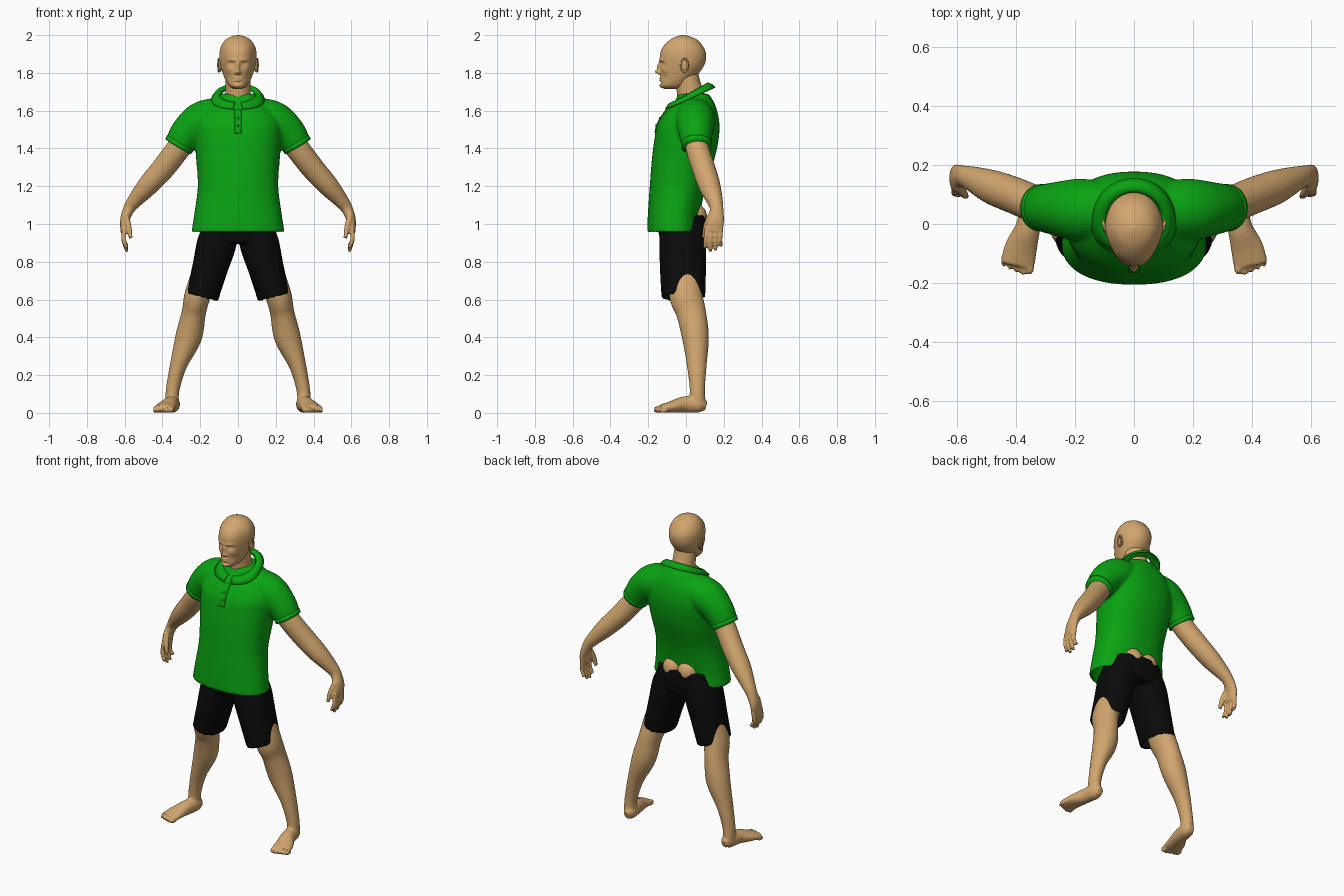
import bpy, bmesh, math
from mathutils import Vector, Matrix

X, Y, Z = Vector((1, 0, 0)), Vector((0, 1, 0)), Vector((0, 0, 1))
if "Cube" in bpy.data.objects:
    bpy.data.objects.remove(bpy.data.objects["Cube"])


def material(name, color):
    m = bpy.data.materials.new(name)
    m.use_nodes = True
    m.diffuse_color = (*color, 1)
    m.node_tree.nodes["Principled BSDF"].inputs["Base Color"].default_value = (*color, 1)
    return m


skin = material("skin tan", (0.64, 0.38, 0.155))
green = material("shirt green", (0.003, 0.37, 0.006))
black = material("shorts black", (0.003, 0.003, 0.003))


def spline(pts, step):
    """Smoothly interpolate a list of tuples."""
    p = [Vector(q) for q in pts]
    p = [2 * p[0] - p[1]] + p + [2 * p[-1] - p[-2]]
    out = []
    for a, b, c, d in zip(p, p[1:], p[2:], p[3:]):
        for i in range(step):
            t = i / step
            out.append(0.5 * (2 * b + (c - a) * t + (2 * a - 5 * b + 4 * c - d) * t * t
                              + (3 * b - a - 3 * c + d) * t ** 3))
    return out + [p[-2]]


def loft(bm, stations, ref=Y, axis=None, seg=32, step=6, power=1.0, sides=(1,)):
    """Closed tube through stations of (x, y, z, side radius, ref radius)."""
    st = spline(stations, step)
    for s in sides:
        rings = []
        for i, q in enumerate(st):
            centre = Vector(q[:3])
            t = axis or (Vector(st[min(i + 1, len(st) - 1)][:3]) - Vector(st[max(i - 1, 0)][:3])).normalized()
            v = (ref - t * ref.dot(t)).normalized()
            u = t.cross(v)
            ring = []
            for k in range(seg):
                a = math.tau * k / seg
                c, d = (math.copysign(abs(f) ** power, f) for f in (math.cos(a), math.sin(a)))
                p = centre + u * (c * q[3]) + v * (d * q[4])
                ring.append(bm.verts.new((p.x * s, p.y, p.z)))
            rings.append(ring)
        for a, b in zip(rings, rings[1:]):
            for k in range(seg):
                n = (k + 1) % seg
                bm.faces.new((a[k], a[n], b[n], b[k]))
        bm.faces.new(rings[0])
        bm.faces.new(rings[-1])


def ball(bm, centre, radii, sides=(1, -1)):
    for s in sides:
        m = Matrix.Translation((centre[0] * s, *centre[1:])) @ Matrix.Diagonal((*radii, 1))
        bmesh.ops.create_uvsphere(bm, u_segments=20, v_segments=14, radius=1, matrix=m)


def finish(name, bm, mat, voxel=0, smooth=4, open_below=None, thick=0):
    """Turn a bmesh into an object; optionally fuse its parts and open its hems."""
    bmesh.ops.recalc_face_normals(bm, faces=bm.faces)
    mesh = bpy.data.meshes.new(name)
    bm.to_mesh(mesh)
    bm.free()
    ob = bpy.data.objects.new(name, mesh)
    bpy.context.collection.objects.link(ob)
    if voxel:
        r = ob.modifiers.new("fuse", 'REMESH')
        r.mode, r.voxel_size = 'VOXEL', voxel
        s = ob.modifiers.new("soften", 'SMOOTH')
        s.factor, s.iterations = 0.5, smooth
    if open_below:
        baked = bpy.data.meshes.new_from_object(ob.evaluated_get(bpy.context.evaluated_depsgraph_get()))
        ob.modifiers.clear()
        b = bmesh.new()
        b.from_mesh(baked)
        b.normal_update()
        cap = [f for f in b.faces if f.normal.z < -0.8 and f.calc_center_median().z < open_below]
        bmesh.ops.delete(b, geom=cap, context='FACES')
        b.to_mesh(baked)
        b.free()
        ob.data = baked
    if thick:
        t = ob.modifiers.new("cloth", 'SOLIDIFY')
        t.thickness, t.offset = thick, -1
    ob.data.materials.clear()
    ob.data.materials.append(mat)
    for p in ob.data.polygons:
        p.use_smooth = True
    return ob


def slices(rows):
    """Rows of (height, front, back, half width) to stations."""
    return [(0, (f + b) / 2, z, w, (b - f) / 2) for z, f, b, w in rows]


BOTH = (1, -1)

# Head: skull loft, face pushed out and in with soft bumps
bm = bmesh.new()
loft(bm, slices([
    (1.716, -.115, -.03, .025), (1.73, -.135, 0, .05), (1.76, -.135, .03, .068),
    (1.80, -.135, .07, .082), (1.85, -.138, .10, .095), (1.90, -.137, .106, .098),
    (1.94, -.12, .09, .09), (1.975, -.085, .06, .066), (1.993, -.05, .02, .035),
    (2.0, -.022, -.008, .008)]), axis=Z, seg=128, step=9, power=0.95)
bumps = [  # x, z, spread x, spread z, push
    (0, 1.805, .013, .012, .026), (0, 1.832, .009, .022, .016), (.014, 1.80, .007, .007, .010),
    (.035, 1.868, .028, .008, .007), (.037, 1.848, .017, .011, -.014), (.037, 1.846, .012, .005, .007),
    (0, 1.773, .022, .004, .008), (0, 1.760, .019, .005, .008), (0, 1.748, .02, .005, -.005),
    (0, 1.729, .02, .011, .006), (.056, 1.815, .018, .014, .005), (.05, 1.775, .018, .018, -.005)]
for v in bm.verts:
    front = min(1, max(0, (-v.co.y - .02) / .06))
    x, z = v.co.x, v.co.z
    for bx, bz, sx, sz, push in bumps:
        v.co.y -= front * push * math.exp(-((abs(x) - bx) / sx) ** 2 - ((z - bz) / sz) ** 2)
    v.co.x *= 1 - 0.1 * front
finish("head", bm, skin)

# Ears: thin disc with a raised rim
bm = bmesh.new()
ball(bm, (.094, -.008, 1.838), (.010, .018, .032))
for s in BOTH:
    rim = []
    for k in range(25):
        a = math.tau * k / 24
        rim.append((.101 + .004 * math.sin(a), -.008 + .018 * math.sin(a), 1.84 + .034 * math.cos(a), .005, .005))
    loft(bm, rim, ref=X, seg=8, step=1, sides=(s,))
finish("ears", bm, skin)

# Neck
bm = bmesh.new()
loft(bm, [(0, .035, 1.58, .085, .07), (0, .025, 1.68, .068, .072),
          (0, .01, 1.76, .066, .064), (0, 0, 1.82, .06, .06)], axis=Z)
finish("neck", bm, skin)

# Arms with hands
bm = bmesh.new()
loft(bm, [(.25, .05, 1.49, .062, .065), (.315, .06, 1.40, .064, .062), (.40, .095, 1.29, .062, .062),
          (.48, .125, 1.20, .055, .058), (.545, .152, 1.125, .040, .043), (.577, .162, 1.08, .031, .036),
          (.600, .157, 1.02, .024, .045), (.604, .147, .96, .018, .047)], sides=BOTH)
for i, tip in enumerate((.872, .852, .858, .882)):
    y = .111 + .025 * i
    loft(bm, [(.603, y, .98, .013, .013), (.606, y - .006, .92, .0125, .0125),
              (.588, y - .012 + .004 * i, tip, .010, .010)], seg=12, sides=BOTH)
loft(bm, [(.595, .13, 1.04, .018, .02), (.578, .105, .985, .015, .015),
          (.568, .094, .925, .011, .011)], seg=12, sides=BOTH)
finish("arms", bm, skin, voxel=.0062)

# Legs with feet and toes
bm = bmesh.new()
loft(bm, [(.175, -.005, .74, .07, .085), (.215, 0, .62, .069, .088), (.234, .027, .53, .064, .079),
          (.262, .05, .40, .070, .071), (.316, .057, .25, .045, .052), (.346, .06, .12, .036, .040),
          (.348, .06, .04, .036, .045)], sides=BOTH)
loft(bm, [(.343, .106, .034, .02, .024), (.345, .07, .044, .038, .043), (.358, -.01, .044, .042, .043),
          (.382, -.08, .031, .055, .030), (.395, -.14, .021, .058, .020)], ref=Z, sides=BOTH)
for i in range(5):
    r = .018 - .002 * i
    ball(bm, (.353 + .022 * i, -.152 + .009 * abs(i - .6), r), (r * .85, .026, r))
finish("legs", bm, skin, voxel=.0062)

# Lower back showing above the waistband
bm = bmesh.new()
ball(bm, (.052, .042, 1.04), (.066, .069, .07))
finish("lower_back", bm, skin)

# Shorts
bm = bmesh.new()
loft(bm, [(0, -.017, 1.045, .175, .130), (0, -.017, .97, .192, .130), (0, -.015, .90, .19, .120)],
     axis=Z, power=.9)
loft(bm, [(.09, -.017, .99, .085, .115), (.112, -.017, .90, .104, .124), (.15, -.016, .76, .094, .122),
          (.19, -.014, .612, .086, .116)], power=.92, sides=BOTH)
finish("shorts", bm, black, voxel=.009, smooth=3, open_below=.66, thick=.008)

# Shirt: body and sleeves fused, open at the hem
bm = bmesh.new()
loft(bm, slices([
    (.955, -.206, .07, .247), (1.05, -.202, .075, .232), (1.2, -.192, .105, .213),
    (1.35, -.18, .152, .222), (1.45, -.167, .173, .23), (1.53, -.15, .177, .228),
    (1.60, -.105, .165, .19), (1.65, -.06, .145, .135), (1.69, -.04, .12, .09)]),
    axis=Z, seg=48, power=.88)
loft(bm, [(.09, .045, 1.575, .098, .10), (.19, .048, 1.545, .104, .105), (.265, .052, 1.485, .092, .09),
          (.316, .055, 1.412, .077, .078)], sides=BOTH)
finish("shirt", bm, green, voxel=.0095, smooth=5, open_below=.975, thick=.008)

# Sleeve hems and bottom hem
bm = bmesh.new()
loft(bm, [(.304, .054, 1.431, .081, .081), (.317, .055, 1.409, .079, .08)], step=2, sides=BOTH)
finish("sleeve_hems", bm, green)

# Folded collar, open at the front
bm = bmesh.new()
edges = []
for k in range(41):
    a = .15 + (math.tau - .3) * k / 40
    s, c = math.sin(a), math.cos(a)
    edges.append([bm.verts.new(p) for p in (
        (.088 * s, .024 - .078 * c, 1.675 - .045 * c),
        (.100 * s, .022 - .092 * c, 1.697 - .052 * c),
        (.122 * s, .022 - .116 * c, 1.690 - .052 * c),
        (.140 * s + .03 * s * max(0, c), .022 - .134 * c, 1.667 - .058 * c))])
for a, b in zip(edges, edges[1:]):
    for k in range(3):
        bm.faces.new((a[k], b[k], b[k + 1], a[k + 1]))
finish("collar", bm, green, thick=.007)

# Button strip and buttons
bm = bmesh.new()
loft(bm, [(0, -.102, 1.605, .018, .006), (0, -.133, 1.56, .018, .006), (0, -.153, 1.52, .018, .006),
          (0, -.161, 1.48, .018, .006)], power=.4)
for y, z in ((-.140, 1.56), (-.159, 1.52)):
    ball(bm, (0, y, z), (.007, .004, .007), sides=(1,))
finish("button_strip", bm, green)
